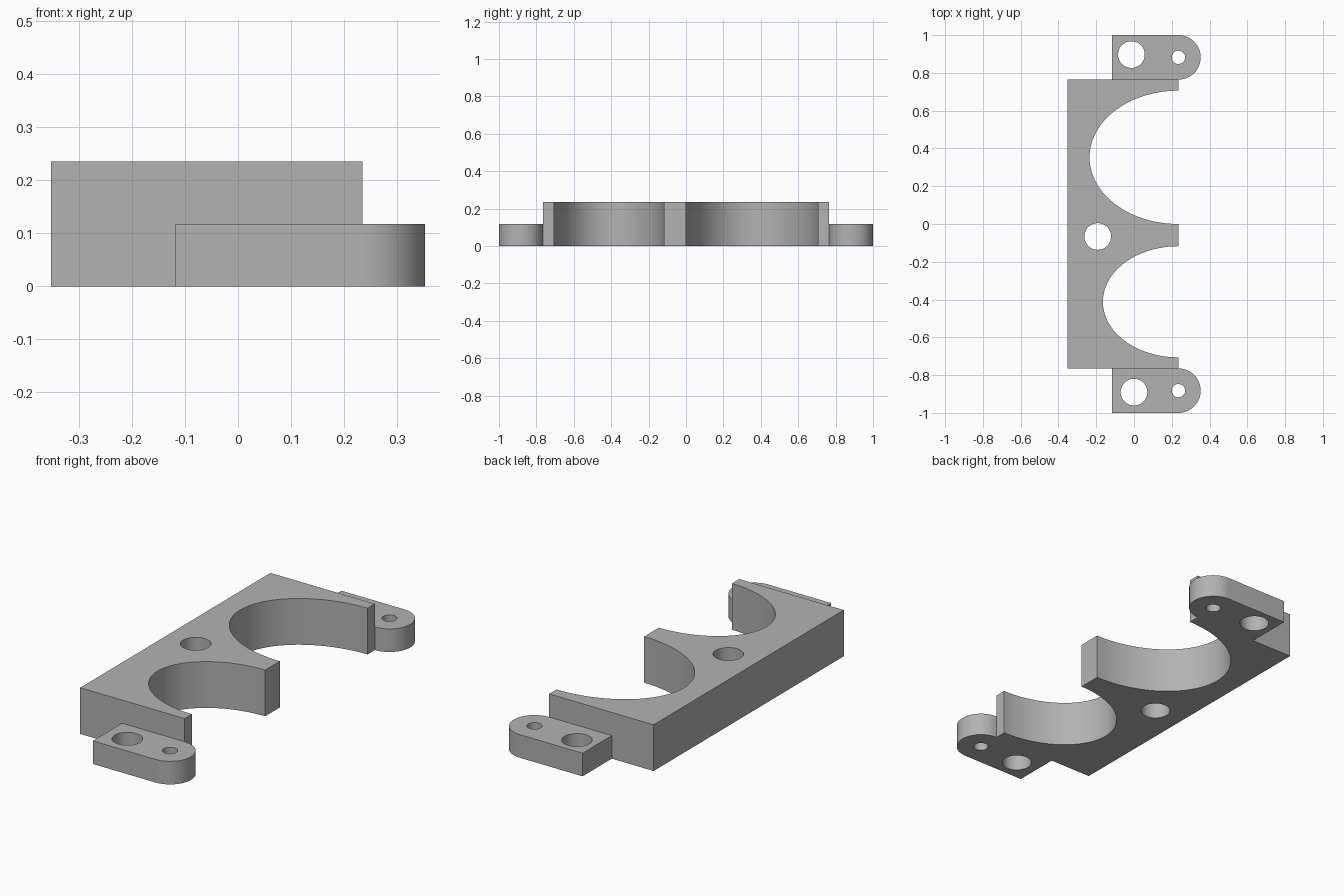
import bpy, bmesh
from math import pi, sin, cos, radians

default = bpy.data.objects.get("Cube")
if default:
    bpy.data.objects.remove(default, do_unlink=True)

U = 2 / 17            # design module: tab thickness and tab end radius
BODY_END = 6.5 * U    # half length of the main body
FACE_X = 2 * U        # open front edge of the body

grey = bpy.data.materials.new("plain grey")
grey.use_nodes = True
colour = (0.45, 0.45, 0.45, 1)
grey.diffuse_color = colour
grey.node_tree.nodes["Principled BSDF"].inputs["Base Color"].default_value = colour


def arc(cx, cy, rx, ry, start, end, steps):
    """Points along part of an ellipse, angles in degrees."""
    angles = [radians(start + (end - start) * i / steps) for i in range(steps + 1)]
    return [(cx + rx * cos(a), cy + ry * sin(a)) for a in angles]


def prism(name, profile, bottom, top):
    """Extrude a closed outline upwards."""
    bm = bmesh.new()
    base = bm.faces.new([bm.verts.new((x, y, bottom)) for x, y in profile])
    grown = bmesh.ops.extrude_face_region(bm, geom=[base])["geom"]
    verts = [g for g in grown if isinstance(g, bmesh.types.BMVert)]
    bmesh.ops.translate(bm, verts=verts, vec=(0, 0, top - bottom))
    bmesh.ops.recalc_face_normals(bm, faces=bm.faces)
    mesh = bpy.data.meshes.new(name)
    bm.to_mesh(mesh)
    bm.free()
    mesh.materials.append(grey)
    obj = bpy.data.objects.new(name, mesh)
    bpy.context.collection.objects.link(obj)
    return obj


def drill(obj, x, y, radius):
    """Cut a round hole right through a part."""
    cutter = prism("hole_cutter", arc(x, y, radius, radius, 0, 360, 48)[:-1], -0.1, 0.4)
    cutter.hide_render = True
    mod = obj.modifiers.new("hole", "BOOLEAN")
    mod.operation, mod.solver, mod.object = "DIFFERENCE", "EXACT", cutter
    bpy.context.view_layer.objects.active = obj
    bpy.ops.object.modifier_apply(modifier=mod.name)
    bpy.data.objects.remove(cutter, do_unlink=True)


def smooth(obj):
    bpy.ops.object.select_all(action="DESELECT")
    obj.select_set(True)
    bpy.context.view_layer.objects.active = obj
    bpy.ops.object.shade_smooth_by_angle(angle=radians(30))


# Main body: a block with two half-elliptical bays open to the +x side
outline = [(-3 * U, BODY_END), (-3 * U, -BODY_END), (FACE_X, -BODY_END)]
outline += arc(FACE_X, -3.5 * U, 0.4, 2.5 * U, 270, 90, 64)
outline += arc(FACE_X, 3 * U, 4 * U, 3 * U, 270, 90, 64)
outline += [(FACE_X, BODY_END)]
body = prism("body", outline, 0, 2 * U)
drill(body, -0.192, -0.066, 0.6 * U)
smooth(body)

# Mounting tabs: half as thick, rounded at the +x end, a large and a small hole
for name, side, hole_x, hole_y in (("front_tab", -1, 0.0, -0.89),
                                   ("back_tab", 1, -0.014, 0.897)):
    mid = side * 7.5 * U
    tab_outline = [(-U, mid + U), (-U, mid - U)] + arc(FACE_X, mid, U, U, -90, 90, 32)
    tab = prism(name, tab_outline, 0, U)
    drill(tab, hole_x, hole_y, 0.6 * U)
    drill(tab, FACE_X, mid, 0.3 * U)
    smooth(tab)
